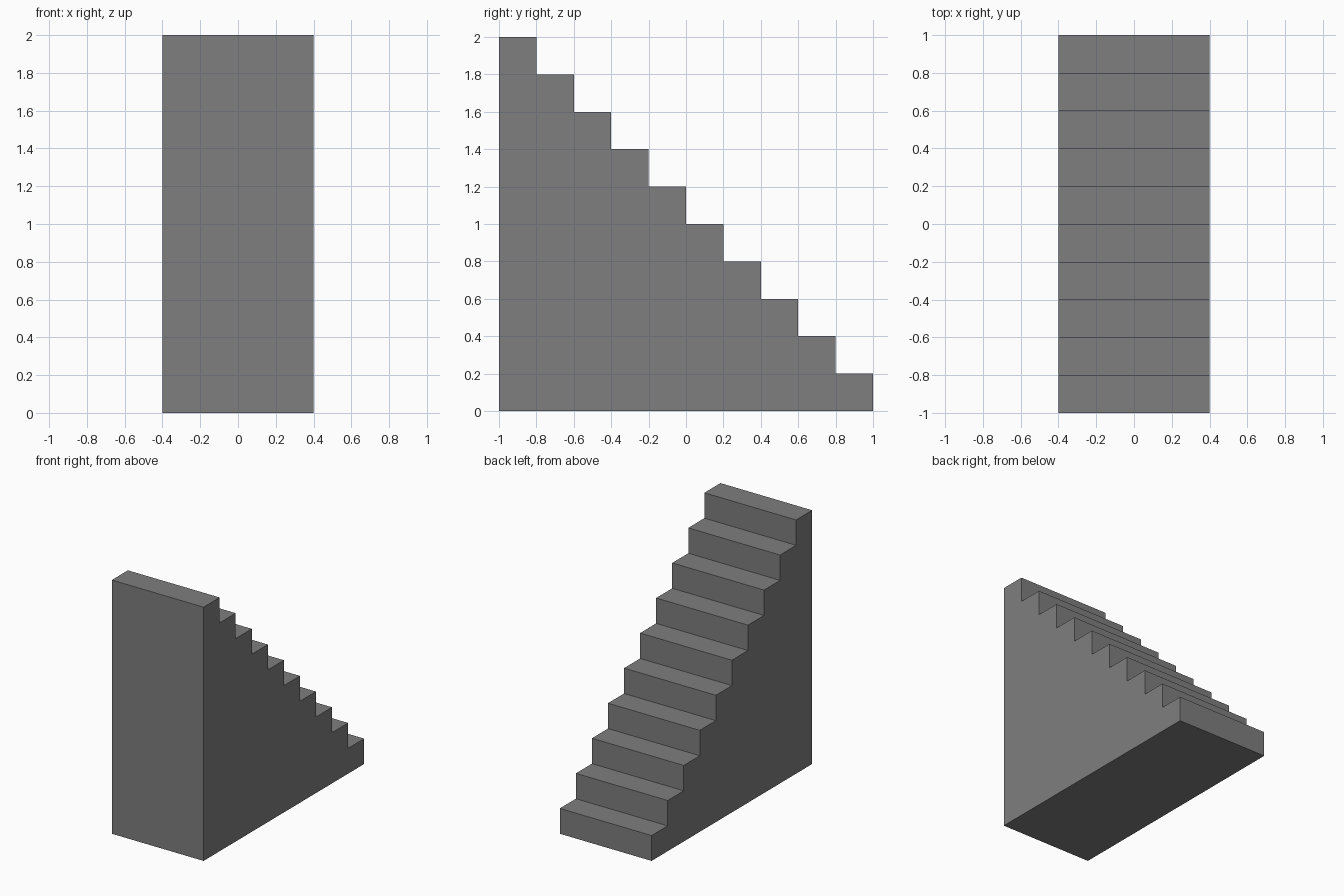
import bpy
import bmesh

if "Cube" in bpy.data.objects:
    bpy.data.objects.remove(bpy.data.objects["Cube"])

STEPS = 10
RISE = 0.2
RUN = 0.2
WIDTH = 0.8

# Side profile in (y, z): tall end at -y, descending towards +y
profile = [(-1.0, 0.0)]
for i in range(STEPS):
    z = (STEPS - i) * RISE
    profile += [(-1 + i * RUN, z), (-1 + (i + 1) * RUN, z)]
profile.append((1.0, 0.0))

# Solid staircase: profile face extruded across the width
bm = bmesh.new()
face = bm.faces.new([bm.verts.new((-WIDTH / 2, y, z)) for y, z in profile])
result = bmesh.ops.extrude_face_region(bm, geom=[face], use_keep_orig=True)
moved = [g for g in result["geom"] if isinstance(g, bmesh.types.BMVert)]
bmesh.ops.translate(bm, verts=moved, vec=(WIDTH, 0, 0))
bmesh.ops.recalc_face_normals(bm, faces=bm.faces)

mesh = bpy.data.meshes.new("staircase")
bm.to_mesh(mesh)
bm.free()
staircase = bpy.data.objects.new("staircase", mesh)
bpy.context.collection.objects.link(staircase)

# Dark grey stone
stone = bpy.data.materials.new("dark_stone")
stone.diffuse_color = (0.21, 0.21, 0.21, 1)
stone.use_nodes = True
stone.node_tree.nodes["Principled BSDF"].inputs["Base Color"].default_value = stone.diffuse_color
mesh.materials.append(stone)
